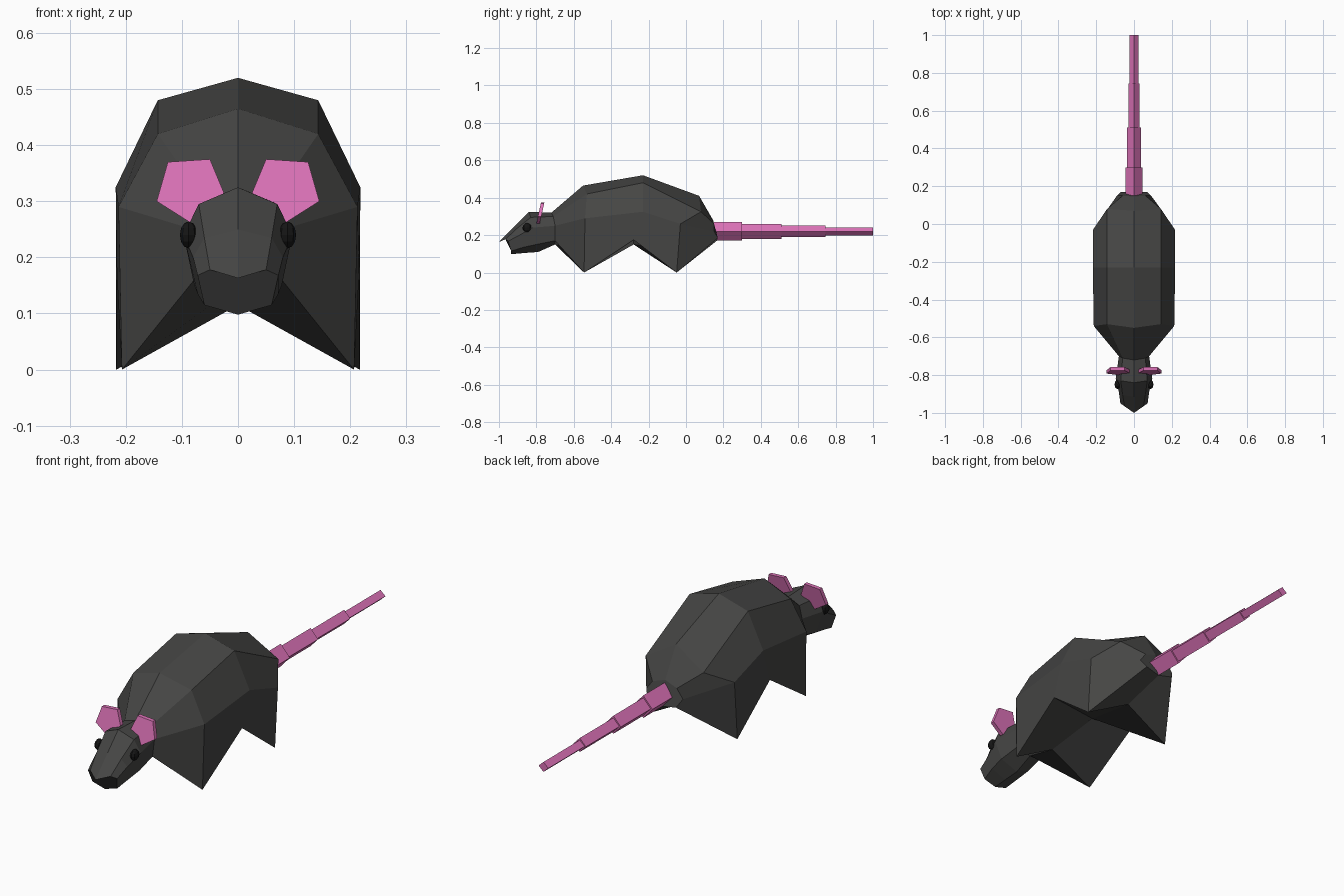
import bpy, bmesh
from mathutils import Vector

if "Cube" in bpy.data.objects:
    bpy.data.objects.remove(bpy.data.objects["Cube"])

def material(name, rgb):
    m = bpy.data.materials.new(name)
    m.diffuse_color = (*rgb, 1)
    m.use_nodes = True
    m.node_tree.nodes["Principled BSDF"].inputs["Base Color"].default_value = m.diffuse_color
    return m

fur = material("fur", (0.06, 0.06, 0.058))
skin = material("skin", (0.72, 0.17, 0.48))
black = material("eye_black", (0.008, 0.008, 0.008))

def finish(name, bm, mat):
    bmesh.ops.recalc_face_normals(bm, faces=bm.faces)
    me = bpy.data.meshes.new(name)
    bm.to_mesh(me)
    bm.free()
    me.materials.append(mat)
    ob = bpy.data.objects.new(name, me)
    bpy.context.collection.objects.link(ob)
    return ob

def loft(name, rings, mat):
    """Bridge closed rings of points and cap both ends."""
    bm = bmesh.new()
    vs = [[bm.verts.new(p) for p in r] for r in rings]
    for a, b in zip(vs, vs[1:]):
        n = len(a)
        for i in range(n):
            j = (i + 1) % n
            bm.faces.new((a[i], a[j], b[j], b[i]))
    bm.faces.new(vs[0])
    bm.faces.new(vs[-1])
    return finish(name, bm, mat)

# Half sections: spine, upper, side, lower (leg tips where z is 0), belly
halves = [
    [(0, -1, .163), (.05, -.965, .178), (.072, -.95, .168), (.06, -.935, .115), (0, -.935, .098)],
    [(0, -.915, .25), (.06, -.905, .235), (.08, -.89, .20), (.072, -.87, .135), (0, -.87, .104)],
    [(0, -.84, .325), (.07, -.83, .295), (.097, -.82, .24), (.078, -.80, .15), (0, -.79, .11)],
    [(0, -.72, .32), (.06, -.71, .30), (.08, -.70, .25), (.07, -.70, .17), (0, -.70, .15)],
    [(0, -.55, .465), (.143, -.53, .42), (.213, -.54, .29), (.207, -.545, 0), (0, -.55, .115)],
    [(0, -.23, .52), (.143, -.23, .48), (.218, -.23, .325), (.216, -.28, .175), (0, -.28, .15)],
    [(0, .07, .41), (.142, .08, .325), (.217, -.03, .26), (.217, -.05, 0), (0, -.04, .115)],
    [(0, .145, .28), (.06, .15, .26), (.09, .15, .22), (.07, .17, .185), (0, .165, .17)],
]
rings = [h + [(-x, y, z) for x, y, z in reversed(h[1:-1])] for h in halves]
loft("body", rings, fur)

# Tail: stepped diamond segments
for i, (y0, y1, w, h) in enumerate([(.15, .30, .045, .05), (.30, .51, .037, .04),
                                    (.51, .745, .030, .031), (.745, 1, .024, .022)]):
    loft(f"tail_segment_{i + 1}",
         [[(w, y, .22), (0, y, .22 + h), (-w, y, .22), (0, y, .22 - h)] for y in (y0, y1)], skin)

# Ears and eyes
ear = [(.05, .375), (.125, .37), (.145, .30), (.085, .262), (.025, .315)]
for side, s in (("left", 1), ("right", -1)):
    loft(f"{side}_ear",
         [[(s * x, -.80 + (z - .262) * .22 + d, z) for x, z in ear] for d in (0, .018)], skin)
    bm = bmesh.new()
    bmesh.ops.create_uvsphere(bm, u_segments=8, v_segments=6, radius=.024)
    bmesh.ops.scale(bm, vec=(.65, 1, 1), verts=bm.verts)
    bmesh.ops.translate(bm, vec=Vector((s * .088, -.85, .24)), verts=bm.verts)
    finish(f"{side}_eye", bm, black)
